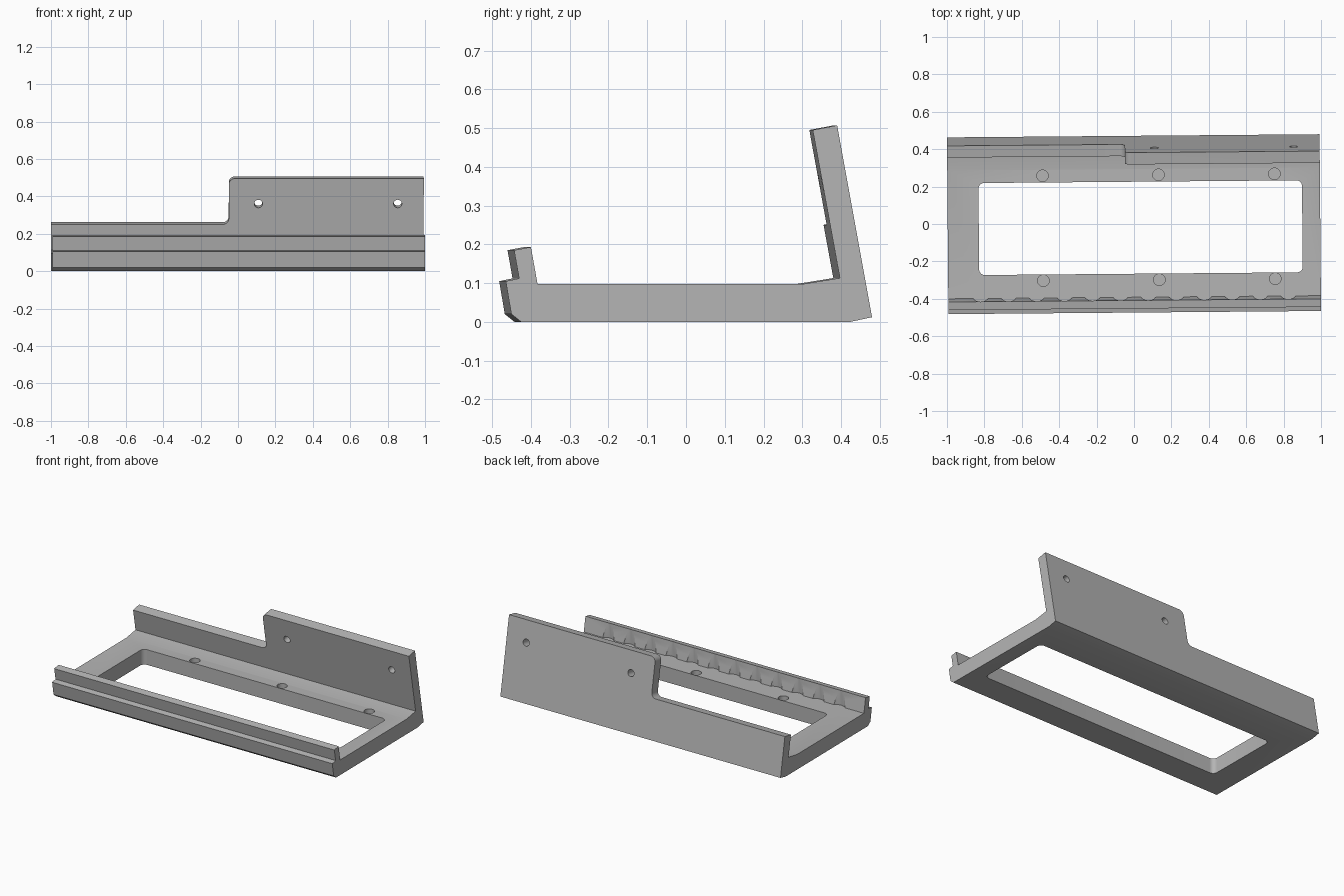
import bpy, bmesh
from math import sin, cos, pi
from mathutils import Matrix

if "Cube" in bpy.data.objects:
    bpy.data.objects.remove(bpy.data.objects["Cube"])

TILT = 0.181      # lean of the back wall
YAW = 0.0085      # slight turn of the whole part

grey = bpy.data.materials.new("plain grey")
grey.use_nodes = True
grey.diffuse_color = (0.46, 0.46, 0.46, 1)
grey.node_tree.nodes["Principled BSDF"].inputs["Base Color"].default_value = grey.diffuse_color


def prism(name, points, depth, matrix=Matrix()):
    """Extrude a flat outline by depth, centred, along its own z."""
    bm = bmesh.new()
    face = bm.faces.new([bm.verts.new((x, y, -depth / 2)) for x, y in points])
    out = bmesh.ops.extrude_face_region(bm, geom=[face])
    new = [v for v in out["geom"] if isinstance(v, bmesh.types.BMVert)]
    bmesh.ops.translate(bm, verts=new, vec=(0, 0, depth))
    bmesh.ops.recalc_face_normals(bm, faces=bm.faces)
    bm.transform(matrix)
    mesh = bpy.data.meshes.new(name)
    bm.to_mesh(mesh)
    bm.free()
    obj = bpy.data.objects.new(name, mesh)
    bpy.context.collection.objects.link(obj)
    mesh.materials.append(grey)
    return obj


def arc(cx, cy, r, a0, a1, n=8):
    return [(cx + r * cos(a0 + (a1 - a0) * i / n), cy + r * sin(a0 + (a1 - a0) * i / n))
            for i in range(n + 1)]


def circle(cx, cy, r, n=32):
    return arc(cx, cy, r, 0, 2 * pi, n)[:-1]


def cut(target, cutter):
    cutter.hide_render = True
    mod = target.modifiers.new("cut", "BOOLEAN")
    mod.operation = "DIFFERENCE"
    mod.solver = "EXACT"
    mod.object = cutter
    bpy.context.view_layer.objects.active = target
    bpy.ops.object.modifier_apply(modifier=mod.name)
    bpy.data.objects.remove(cutter)


# Tray with front lip and leaning back wall, one (y, z) section run along x
section = [(-0.434, 0), (0.415, 0), (0.4715, 0.012), (0.3815, 0.507), (0.3185, 0.495),
           (0.3885, 0.113), (0.295, 0.098), (-0.3915, 0.098), (-0.4085, 0.193),
           (-0.452, 0.185), (-0.439, 0.112), (-0.4735, 0.105), (-0.459, 0.02)]
along_x = Matrix(((0, 0, 1, 0), (1, 0, 0, 0), (0, 1, 0, 0), (0, 0, 0, 1)))
tray = prism("tray_bracket", section, 1.992, along_x)

# Rounded window through the floor
x0, x1, y0, y1, r = -0.83, 0.9, -0.266, 0.226, 0.03
window = (arc(x1 - r, y1 - r, r, 0, pi / 2) + arc(x0 + r, y1 - r, r, pi / 2, pi)
          + arc(x0 + r, y0 + r, r, pi, 1.5 * pi) + arc(x1 - r, y0 + r, r, 1.5 * pi, 2 * pi))
cut(tray, prism("window_cutter", window, 1))

# Step in the back wall, cut square to the leaning wall
wall_frame = (Matrix.Translation((0, 0.4715, 0.012)) @ Matrix.Rotation(TILT, 4, "X")
              @ Matrix.Rotation(pi / 2, 4, "X"))
step = ([(-1.1, 0.254)] + arc(-0.078, 0.286, 0.032, -pi / 2, 0)
        + arc(-0.014, 0.471, 0.032, pi, pi / 2) + [(-0.014, 0.6), (-1.1, 0.6)])
cut(tray, prism("step_cutter", step, 0.4, wall_frame))

# Screw holes through the tall part of the wall
for x in (0.112, 0.857):
    cut(tray, prism("wall_hole_cutter", circle(x, 0.366, 0.022), 0.4, wall_frame))

# Blind round pockets in the floor
for x in (-0.487, 0.133, 0.753):
    for y in (-0.299, 0.262):
        pocket = Matrix.Translation((x, y, 0.09))
        cut(tray, prism("pocket_cutter", circle(0, 0, 0.031), 0.1, pocket))

# Row of upright scoops in the inner face of the front lip
for i in range(13):
    scoop = Matrix.Translation((-0.823 + 0.1495 * i, -0.354, 0.198))
    if i < 12:
        cut(tray, prism("scoop_cutter", circle(0, 0, 0.055), 0.2, scoop))

# Finish
tray.rotation_euler.z = YAW
bpy.ops.object.select_all(action="DESELECT")
tray.select_set(True)
bpy.context.view_layer.objects.active = tray
bpy.ops.object.shade_smooth_by_angle(angle=0.5)
